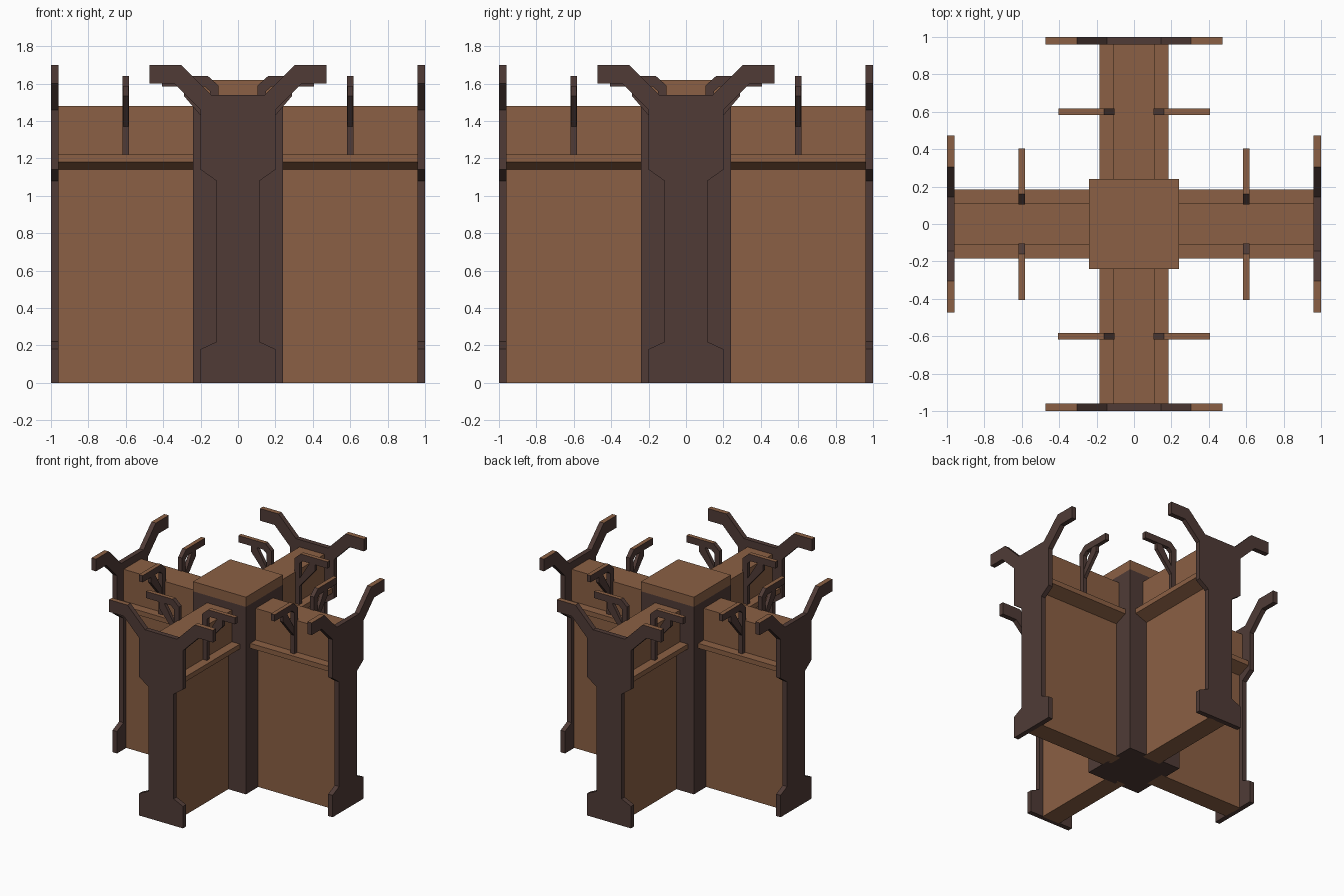
import bpy, bmesh, math
from mathutils import Matrix, Vector

if "Cube" in bpy.data.objects:
    bpy.data.objects.remove(bpy.data.objects["Cube"])


def material(name, rgb):
    m = bpy.data.materials.new(name)
    m.diffuse_color = (*rgb, 1)
    m.use_nodes = True
    m.node_tree.nodes["Principled BSDF"].inputs["Base Color"].default_value = m.diffuse_color
    return m


LIGHT = material("light_wood", (0.258, 0.117, 0.058))
DARK = material("dark_wood", (0.080, 0.044, 0.037))


def prism(name, profile, y0, y1, turn=0, mat=LIGHT, top_z=None):
    """Extrude an (x, z) outline from y0 to y1, then turn it about z in quarter turns.
    Level upward faces above top_z become light wood."""
    bm = bmesh.new()
    face = bm.faces.new([bm.verts.new((x, y0, z)) for x, z in profile])
    new = bmesh.ops.extrude_face_region(bm, geom=[face])["geom"]
    bmesh.ops.translate(bm, vec=Vector((0, y1 - y0, 0)),
                        verts=[v for v in new if isinstance(v, bmesh.types.BMVert)])
    bmesh.ops.recalc_face_normals(bm, faces=bm.faces[:])
    if top_z is not None:
        for f in bm.faces:
            f.normal_update()
            if f.normal.z > 0.9 and f.calc_center_median().z > top_z:
                f.material_index = 1
    bm.transform(Matrix.Rotation(turn * math.pi / 2, 4, 'Z'))
    me = bpy.data.meshes.new(name)
    bm.to_mesh(me)
    bm.free()
    me.materials.append(mat)
    me.materials.append(LIGHT)
    ob = bpy.data.objects.new(name, me)
    bpy.context.collection.objects.link(ob)
    return ob


def rect(x, z0, z1):
    return [(-x, z0), (x, z0), (x, z1), (-x, z1)]


def mirrored(half):
    return half + [(-x, z) for x, z in reversed(half)]


# Central post with pale cap
prism("central_post", rect(0.24, 0, 1.54), -0.24, 0.24, 0, DARK)
prism("post_cap", rect(0.24, 1.54, 1.62), -0.24, 0.24)

# Outlines: end plate with horns, wall with ledge and top beam
plate = mirrored([(0.2, 0), (0.2, 0.18), (0.115, 0.22), (0.115, 1.08), (0.2, 1.14),
                  (0.2, 1.46), (0.34, 1.6), (0.472, 1.6), (0.472, 1.7),
                  (0.305, 1.7), (0.145, 1.54)])
wall = mirrored([(0.08, 0), (0.08, 1.14), (0.185, 1.18), (0.185, 1.22),
                 (0.113, 1.22), (0.113, 1.48)])

# Bracket: stem with bent arm, and diagonal brace
bracket = [(0.105, 1.22), (0.15, 1.22), (0.15, 1.56), (0.18, 1.585), (0.405, 1.585),
           (0.405, 1.64), (0.16, 1.64), (0.105, 1.59)]
brace = [(0.14, 1.36), (0.29, 1.535), (0.29, 1.60), (0.25, 1.60), (0.14, 1.42)]

for k, side in enumerate(("front", "right", "back", "left")):
    prism(side + "_wall", wall, -0.965, -0.2, k)
    prism(side + "_end_plate", plate, -1.0, -0.96, k, DARK, top_z=1.65)
    for s, hand in ((1, "a"), (-1, "b")):
        prism(f"{side}_bracket_{hand}", [(s * x, z) for x, z in bracket],
              -0.617, -0.583, k, DARK, top_z=1.6)
        prism(f"{side}_brace_{hand}", [(s * x, z) for x, z in brace],
              -0.614, -0.586, k, DARK)
